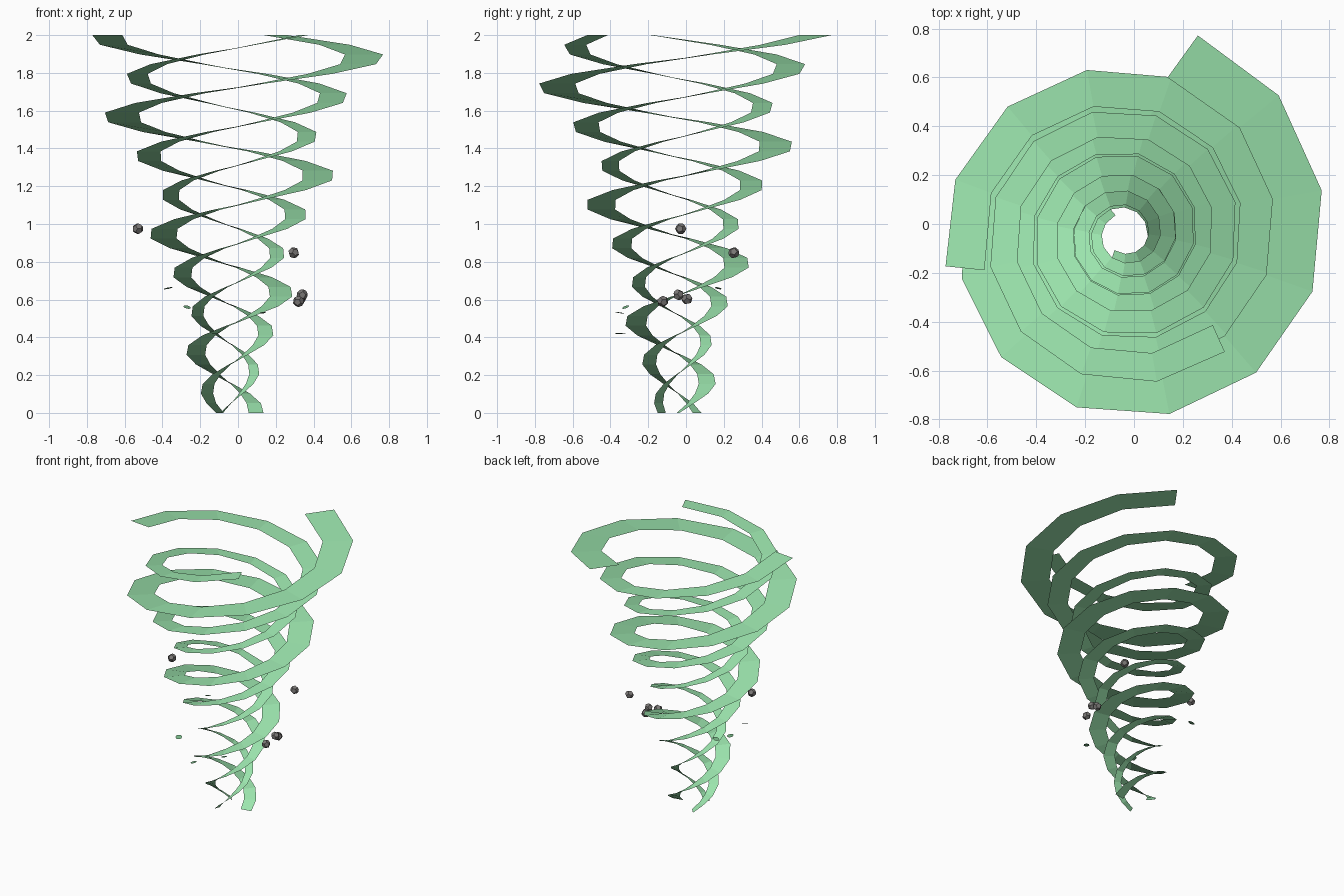
import bpy, bmesh, math
from mathutils import Vector, Euler, Quaternion

if "Cube" in bpy.data.objects:
    bpy.data.objects.remove(bpy.data.objects["Cube"], do_unlink=True)

HEIGHT, POINTS, TURNS = 2.0, 40, 3.2
AXIS = Vector((-0.037, -0.042, 0))
UP = Vector((0, 0, 1))


def material(name, colour):
    m = bpy.data.materials.new(name)
    m.use_nodes = True
    m.diffuse_color = (*colour, 1)
    m.node_tree.nodes["Principled BSDF"].inputs["Base Color"].default_value = (*colour, 1)
    return m


wind_green = material("wind_green", (0.33, 0.78, 0.42))
leaf_green = material("leaf_green", (0.18, 0.45, 0.23))
stone_grey = material("stone_grey", (0.20, 0.19, 0.185))


def add_object(name, mesh, mat):
    mesh.materials.append(mat)
    obj = bpy.data.objects.new(name, mesh)
    bpy.context.collection.objects.link(obj)
    return obj


def add_mesh(name, verts, faces, mat):
    mesh = bpy.data.meshes.new(name)
    mesh.from_pydata(verts, [], faces)
    return add_object(name, mesh, mat)


def wind_ribbon(name, start, scale, width_start, width_end):
    """Flat band, level across its width, climbing a widening spiral."""
    path = []
    for i in range(POINTS):
        t = i / (POINTS - 1)
        a = start + t * TURNS * math.tau
        r = scale * (0.133 + 0.632 * t ** 1.32)
        path.append(AXIS + Vector((r * math.cos(a), r * math.sin(a), HEIGHT * t)))
    verts = []
    for i, p in enumerate(path):
        before, after = path[max(i - 1, 0)], path[min(i + 1, POINTS - 1)]
        d = after - before
        out = Vector((d.y, -d.x, 0)).normalized()
        w = width_start + (width_end - width_start) * i / (POINTS - 1)
        verts += [p - out * w / 2, p + out * w / 2]
    faces = [(2 * i, 2 * i + 1, 2 * i + 3, 2 * i + 2) for i in range(POINTS - 1)]
    add_mesh(name, verts, faces, wind_green)


# Three interleaved bands of the funnel
third = math.tau / 3
wind_ribbon("outer_wind_ribbon", 0, 1.0, 0.08, 0.212)
wind_ribbon("middle_wind_ribbon", third, 0.875, 0.06, 0.16)
wind_ribbon("inner_wind_ribbon", 2 * third, 0.75, 0.045, 0.12)


def stone_mesh(radius):
    """Twelve-sided stone: hull of a cube and three golden rectangles."""
    g = (1 + math.sqrt(5)) / 2
    signs = (-1, 1)
    corners = [(x, y, z) for x in signs for y in signs for z in signs]
    for a in signs:
        for b in signs:
            u, v = a / g, b * g
            corners += [(0, u, v), (u, v, 0), (v, 0, u)]
    bm = bmesh.new()
    for c in corners:
        bm.verts.new(Vector(c).normalized() * radius)
    bmesh.ops.convex_hull(bm, input=bm.verts[:])
    bmesh.ops.dissolve_limit(bm, angle_limit=0.05, verts=bm.verts[:], edges=bm.edges[:])
    mesh = bpy.data.meshes.new("stone")
    bm.to_mesh(mesh)
    bm.free()
    return mesh


# Flying stones
stones = [(-0.53, -0.028, 0.975), (0.295, 0.253, 0.848), (0.34, -0.04, 0.625),
          (0.332, 0.005, 0.603), (0.32, -0.123, 0.59)]
for i, place in enumerate(stones):
    stone = add_object(f"stone_{i + 1}", stone_mesh(0.03), stone_grey)
    stone.location = place
    stone.rotation_euler = Euler((0.4 * i, 0.7 * i, 0.3))

# Flying leaves: position, half length, half width, turn, facing direction
leaves = [((-0.37, 0.17, 0.66), 0.025, 0.019, 0, (-0.2, 0.2, 1)),
          ((-0.27, -0.32, 0.56), 0.023, 0.019, 0.8, (0.35, -0.45, 1)),
          ((0.13, -0.35, 0.53), 0.025, 0.018, 1.5, (-0.12, 0.15, 1)),
          ((-0.125, -0.35, 0.42), 0.029, 0.018, 1.5, (-0.15, 0.05, 1))]
for i, (place, length, width, turn, facing) in enumerate(leaves):
    rot = UP.rotation_difference(Vector(facing)) @ Quaternion(UP, turn)
    ring = [Vector(place) + rot @ Vector((length * math.cos(k * math.tau / 8),
                                          width * math.sin(k * math.tau / 8), 0))
            for k in range(8)]
    add_mesh(f"leaf_{i + 1}", ring, [tuple(range(8))], leaf_green)
